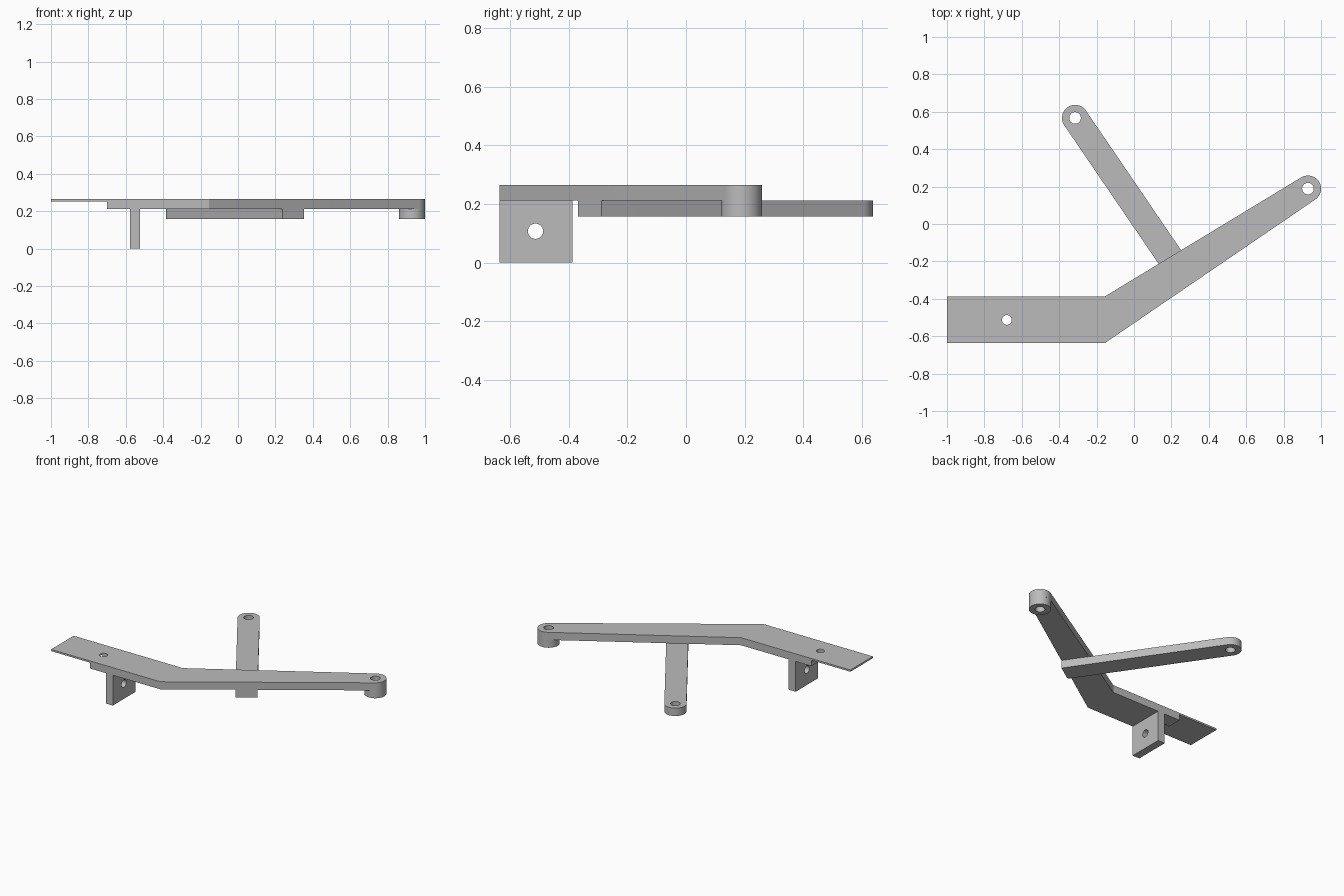
import bpy, bmesh, math
from mathutils import Vector, Matrix

if "Cube" in bpy.data.objects:
    bpy.data.objects.remove(bpy.data.objects["Cube"], do_unlink=True)

grey = bpy.data.materials.new("plain grey")
grey.use_nodes = True
grey.diffuse_color = (0.5, 0.5, 0.5, 1)
grey.node_tree.nodes["Principled BSDF"].inputs["Base Color"].default_value = (0.5, 0.5, 0.5, 1)

TOP, MID, LOW = 0.265, 0.212, 0.157   # arm top, arm underside, link underside
FRONT, BACK = -0.636, -0.387          # edges of the straight section
R, BORE, BOLT = 0.07, 0.031, 0.026


def prism(name, outline, z0, z1):
    """Extrude a counter-clockwise outline from z0 to z1."""
    bm = bmesh.new()
    base = bm.faces.new([bm.verts.new((x, y, z0)) for x, y in outline])
    top = bmesh.ops.extrude_face_region(bm, geom=[base])["geom"]
    bmesh.ops.translate(bm, vec=(0, 0, z1 - z0),
                        verts=[v for v in top if isinstance(v, bmesh.types.BMVert)])
    bmesh.ops.recalc_face_normals(bm, faces=bm.faces)
    mesh = bpy.data.meshes.new(name)
    bm.to_mesh(mesh)
    bm.free()
    mesh.materials.append(grey)
    obj = bpy.data.objects.new(name, mesh)
    bpy.context.collection.objects.link(obj)
    return obj


def rect(x0, x1, y0, y1):
    return [(x0, y0), (x1, y0), (x1, y1), (x0, y1)]


def circle(c, r, n=48):
    return [(c[0] + r * math.cos(math.tau * i / n), c[1] + r * math.sin(math.tau * i / n))
            for i in range(n)]


def round_ended(right, left, c, r, n=28):
    """Join two side chains with an arc about c, tangent to both sides."""
    def heading(p, side):
        d = Vector(c) - Vector(p)
        return math.atan2(d.y, d.x) + side * math.asin(r / d.length)
    a = heading(right[-1], -1) - math.pi / 2
    b = heading(left[0], 1) + math.pi / 2
    while b < a:
        b += math.tau
    arc = [(c[0] + r * math.cos(a + (b - a) * i / n),
            c[1] + r * math.sin(a + (b - a) * i / n)) for i in range(n + 1)]
    return right + arc + left


def cut(obj, cutter):
    """Subtract the cutter and discard it."""
    mod = obj.modifiers.new("cut", "BOOLEAN")
    mod.operation, mod.solver, mod.object = "DIFFERENCE", "EXACT", cutter
    cutter.hide_render = True
    bpy.context.view_layer.objects.active = obj
    bpy.ops.object.modifier_apply(modifier=mod.name)
    bpy.data.objects.remove(cutter, do_unlink=True)


def drill(obj, c, r):
    cut(obj, prism("drill", circle(c, r), -1, 1))


# Bent arm with a thin tongue at its straight end
arm_eye = (0.93, 0.189)
arm = prism("bent_arm", round_ended([(-1, FRONT), (-0.155, FRONT)],
                                    [(-0.155, BACK), (-1, BACK)], arm_eye, R), MID, TOP)
cut(arm, prism("step", rect(-2, -0.7, -1, 1), 0, TOP - 0.012))
drill(arm, (-0.68, -0.513), BOLT)
drill(arm, arm_eye, BORE)

# Round boss under the arm's far end
boss = prism("end_boss", circle(arm_eye, R), LOW, MID)
drill(boss, arm_eye, BORE)

# Link bar crossing beneath the arm
link_eye, link_end = Vector((-0.315, 0.567)), Vector((0.295, -0.328))
along = (link_eye - link_end).normalized()
side = Vector((along.y, -along.x)) * (R * 1.0001)
link = prism("link_bar", round_ended([tuple(link_end + side)], [tuple(link_end - side)],
                                     link_eye, R), LOW, MID)
drill(link, link_eye, BORE)

# Hanging bracket plate with a sideways bolt hole
bracket = prism("bracket_plate", rect(-0.577, -0.523, FRONT, BACK), 0, MID)
bolt = prism("bolt_cutter", circle((0, 0), BOLT), -0.2, 0.2)
bolt.data.transform(Matrix.Translation((-0.55, -0.513, 0.107))
                    @ Matrix.Rotation(math.pi / 2, 4, "Y"))
cut(bracket, bolt)

# Smooth the curved walls, keep the edges crisp
bpy.ops.object.select_all(action="DESELECT")
for part in (arm, boss, link, bracket):
    part.select_set(True)
bpy.context.view_layer.objects.active = arm
bpy.ops.object.shade_smooth_by_angle(angle=math.radians(30))
